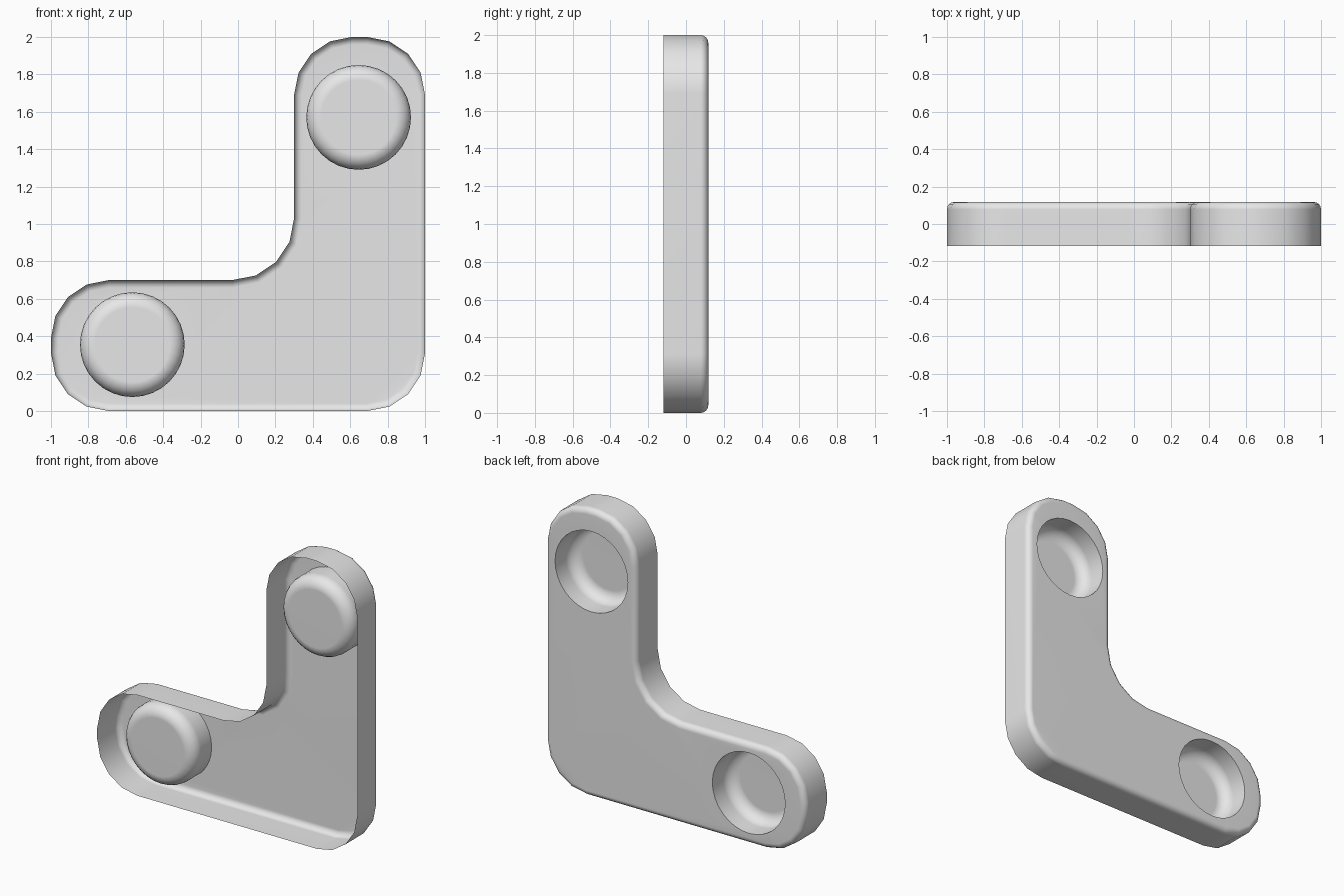
import bpy, bmesh, math
from mathutils import Vector

if "Cube" in bpy.data.objects:
    bpy.data.objects.remove(bpy.data.objects["Cube"])

HALF = 0.118      # half of the plate depth
EDGE = 0.04       # rounding of the back edge

grey = bpy.data.materials.new("plain grey")
grey.diffuse_color = (0.8, 0.8, 0.8, 1)
grey.use_nodes = True
grey.node_tree.nodes["Principled BSDF"].inputs["Base Color"].default_value = grey.diffuse_color


def outline(inset):
    """L-shaped outline in x,z; arcs as (centre x, centre z, radius, start, end)."""
    r, n = 0.31 - inset, 0.33 + inset
    arcs = [(-0.69, 0.31, r, 180, 270), (0.69, 0.31, r, 270, 360),
            (0.69, 1.69, r, 0, 90), (0.61, 1.69, r, 90, 180),
            (-0.03, 1.03, n, 360, 270),
            (-0.69, 0.39, r, 90, 180)]
    pts = []
    for cx, cz, rad, a0, a1 in arcs:
        for i in range(5):
            a = math.radians(a0 + (a1 - a0) * i / 4)
            pts.append((cx + rad * math.cos(a), cz + rad * math.sin(a)))
    return pts


def circle(c, rad, n=32):
    return [(c[0] + rad * math.cos(math.tau * i / n),
             c[1] + rad * math.sin(math.tau * i / n)) for i in range(n)]


def ring(bm, pts, y):
    return [bm.verts.new((x, y, z)) for x, z in pts]


def skin(bm, a, b):
    for i in range(len(a)):
        j = (i + 1) % len(a)
        bm.faces.new((a[i], a[j], b[j], b[i]))


def finish(bm, name):
    me = bpy.data.meshes.new(name)
    bm.to_mesh(me)
    bm.free()
    me.materials.append(grey)
    ob = bpy.data.objects.new(name, me)
    bpy.context.collection.objects.link(ob)
    bpy.ops.object.select_all(action='DESELECT')
    ob.select_set(True)
    bpy.context.view_layer.objects.active = ob
    bpy.ops.object.shade_smooth_by_angle(angle=math.radians(35))
    mod = ob.modifiers.new("even shading", 'WEIGHTED_NORMAL')
    mod.keep_sharp = True
    return ob


cups = {"upper_recess": (0.645, 1.57), "lower_recess": (-0.565, 0.355)}
R = 0.28

# L-shaped shell: open front, rounded back edge, back face with two holes
bm = bmesh.new()
rings = [ring(bm, outline(0), -HALF)]
for k in range(5):
    a = math.radians(22.5 * k)
    rings.append(ring(bm, outline(EDGE * (1 - math.cos(a))),
                      HALF - EDGE + EDGE * math.sin(a)))
for a, b in zip(rings, rings[1:]):
    skin(bm, a, b)
loops = [rings[-1]] + [ring(bm, circle(c, R), HALF) for c in cups.values()]
edges = []
for lp in loops:
    for i in range(len(lp)):
        v, w = lp[i], lp[(i + 1) % len(lp)]
        edges.append(bm.edges.get((v, w)) or bm.edges.new((v, w)))
bmesh.ops.triangle_fill(bm, use_beauty=True, edges=edges, normal=Vector((0, 1, 0)))
bmesh.ops.recalc_face_normals(bm, faces=bm.faces)
if sum(f.normal.y * f.calc_area() for f in bm.faces) < 0:
    bmesh.ops.reverse_faces(bm, faces=bm.faces)
finish(bm, "corner_shell")

# Round cups sunk from the back towards the open front
FLOOR, ROUND = -0.076, 0.08
for name, c in cups.items():
    bm = bmesh.new()
    rings = [ring(bm, circle(c, R), HALF)]
    for k in range(6):
        a = math.radians(18 * k)
        rings.append(ring(bm, circle(c, R - ROUND * (1 - math.cos(a))),
                          FLOOR + ROUND - ROUND * math.sin(a)))
    for a, b in zip(rings, rings[1:]):
        skin(bm, a, b)
    bm.faces.new(rings[-1])
    bmesh.ops.recalc_face_normals(bm, faces=bm.faces)
    if sum(f.normal.y * f.calc_area() for f in bm.faces) < 0:
        bmesh.ops.reverse_faces(bm, faces=bm.faces)
    finish(bm, name)
